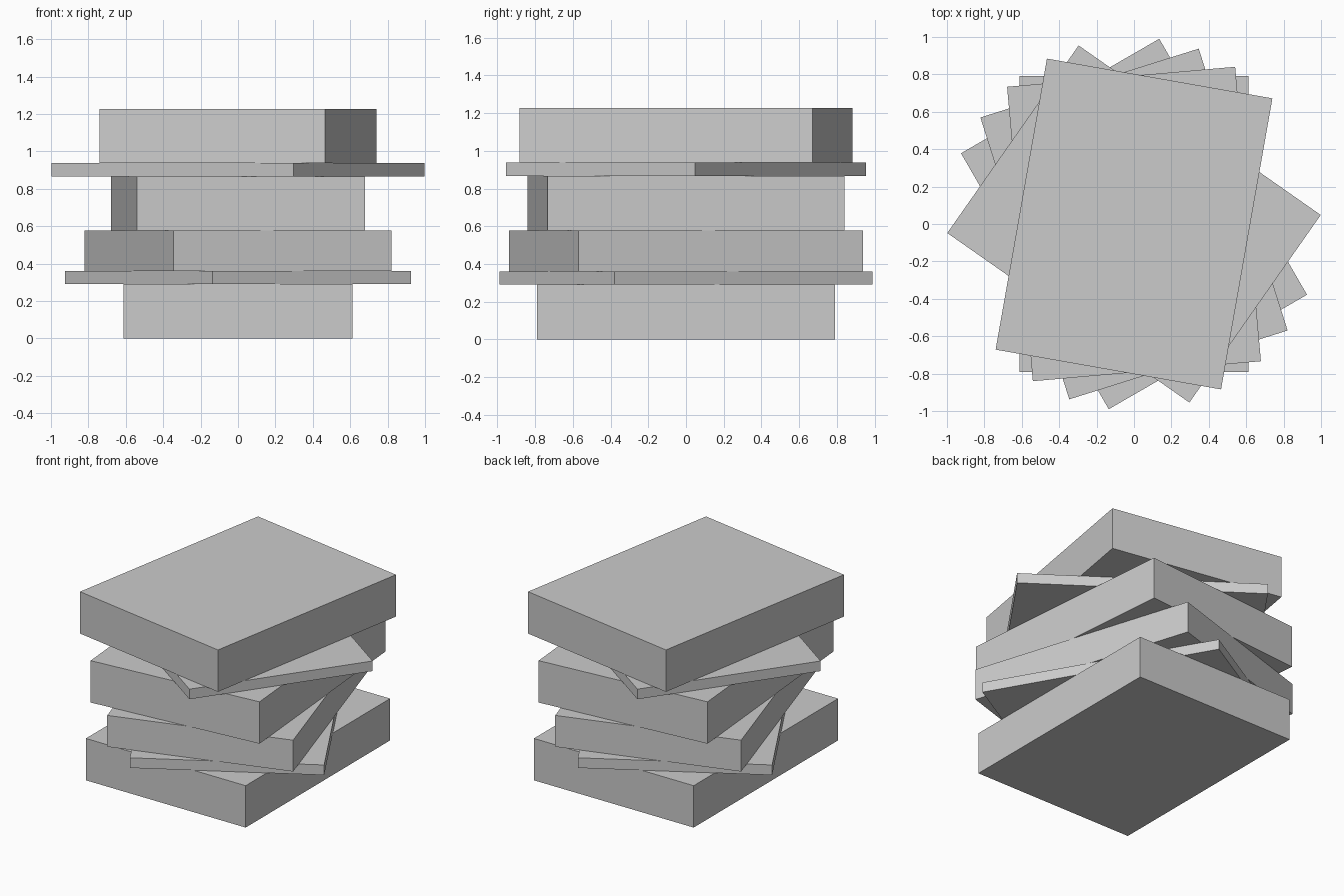
import bpy
import math

if "Cube" in bpy.data.objects:
    bpy.data.objects.remove(bpy.data.objects["Cube"])

# One flat grey for the whole stack
grey = bpy.data.materials.new("plain_grey")
grey.diffuse_color = (0.6, 0.6, 0.6, 1.0)
grey.use_nodes = True
grey.node_tree.nodes["Principled BSDF"].inputs["Base Color"].default_value = grey.diffuse_color

WIDTH, DEPTH = 1.224, 1.58

# Slabs from bottom to top: name, thickness, turn in degrees
SLABS = [
    ("bottom_thick_slab", 0.29, 0),
    ("lower_thin_slab", 0.07, 30),
    ("medium_slab", 0.217, 17.5),
    ("middle_thick_slab", 0.29, 5),
    ("upper_thin_slab", 0.07, 55),
    ("top_thick_slab", 0.29, -10),
]


def add_slab(name, thickness, turn, base):
    bpy.ops.mesh.primitive_cube_add(
        size=1,
        location=(0, 0, base + thickness / 2),
        rotation=(0, 0, math.radians(turn)),
    )
    slab = bpy.context.object
    slab.name = name
    slab.scale = (WIDTH, DEPTH, thickness)
    slab.data.materials.append(grey)


# Pile the slabs on a shared vertical axis
base = 0.0
for name, thickness, turn in SLABS:
    add_slab(name, thickness, turn, base)
    base += thickness
